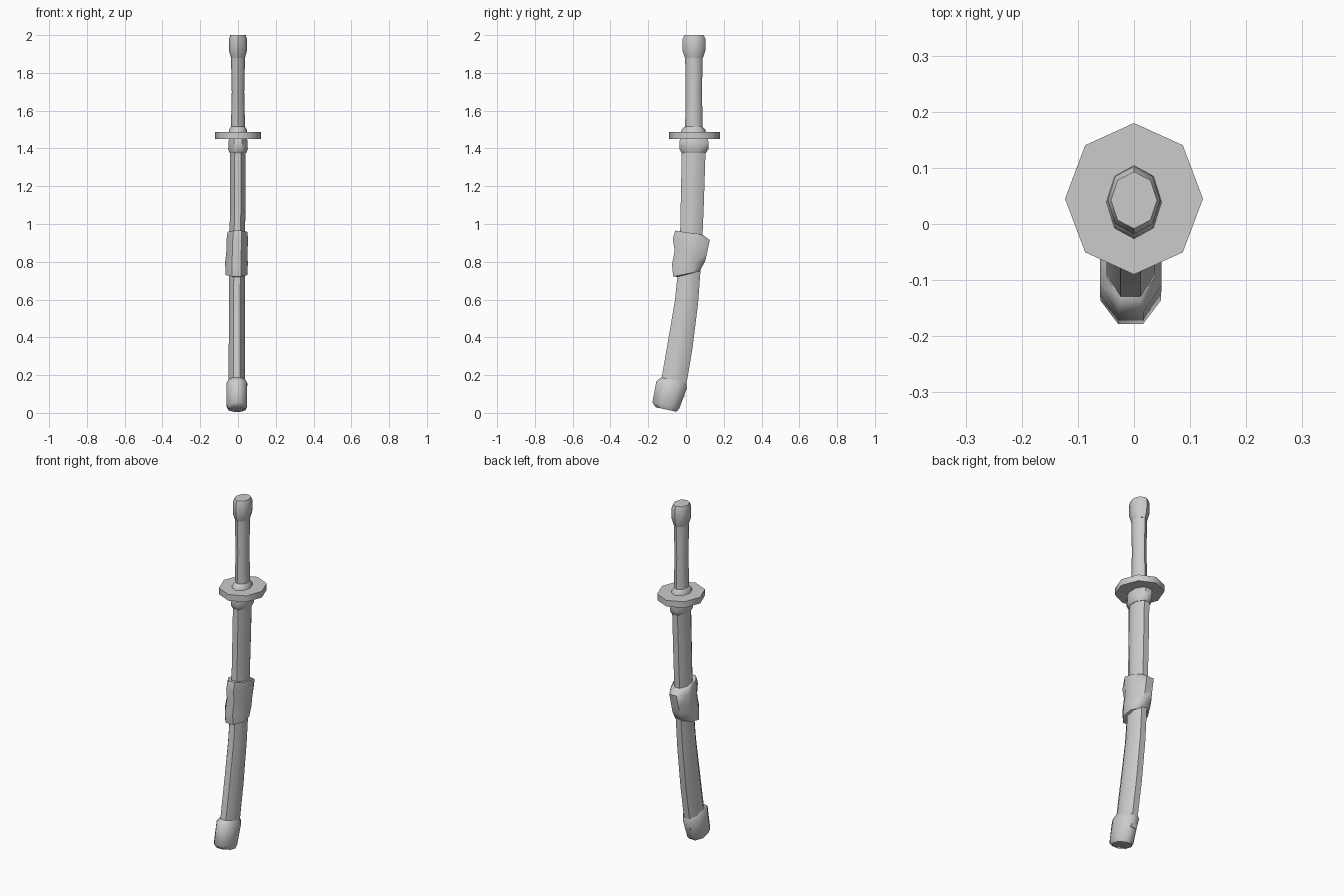
import bpy, bmesh, math

SIDES = 8


def loft(name, rings, flat_sided=False):
    """Eight-sided loft. Ring = (y0, z0, y1, z1, half width, x centre):
    the ring's ends in the side profile, then its width."""
    bm = bmesh.new()
    phase = math.pi / SIDES if flat_sided else 0
    grow = 1 / math.cos(phase)
    loops = []
    for y0, z0, y1, z1, w, x in rings:
        loop = []
        for k in range(SIDES):
            a = phase + 2 * math.pi * k / SIDES
            t = 0.5 + 0.5 * grow * math.sin(a)
            loop.append(bm.verts.new((x + w * grow * math.cos(a),
                                      y0 + (y1 - y0) * t, z0 + (z1 - z0) * t)))
        loops.append(loop)
    for lo, hi in zip(loops, loops[1:]):
        for k in range(SIDES):
            j = (k + 1) % SIDES
            bm.faces.new((lo[k], lo[j], hi[j], hi[k]))
    bm.faces.new(loops[0])
    bm.faces.new(loops[-1])
    bmesh.ops.recalc_face_normals(bm, faces=bm.faces)
    mesh = bpy.data.meshes.new(name)
    bm.to_mesh(mesh)
    bm.free()
    obj = bpy.data.objects.new(name, mesh)
    bpy.context.collection.objects.link(obj)
    bpy.ops.object.select_all(action='DESELECT')
    obj.select_set(True)
    bpy.context.view_layer.objects.active = obj
    bpy.ops.object.shade_smooth_by_angle(angle=math.radians(50))
    return obj


def level(y0, y1, z, w):
    return (y0, z, y1, z, w, 0)


# grip, waisted slightly in the middle
loft("grip", [level(-0.005, 0.088, 1.48, 0.038), level(-0.002, 0.085, 1.70, 0.033),
              level(-0.005, 0.088, 1.92, 0.038)])

# pommel cap
loft("pommel", [level(-0.006, 0.090, 1.88, 0.037), level(-0.018, 0.102, 1.915, 0.047),
                level(-0.018, 0.103, 1.98, 0.047), level(-0.008, 0.093, 2.0, 0.041)])

# collar over the guard
loft("grip_collar", [level(-0.028, 0.106, 1.475, 0.051), level(-0.024, 0.102, 1.50, 0.047),
                     level(-0.006, 0.088, 1.515, 0.037)])

# guard
loft("guard", [level(-0.09, 0.18, 1.45, 0.123), level(-0.09, 0.18, 1.486, 0.123)])

# scabbard mouth
loft("scabbard_mouth", [level(-0.022, 0.105, 1.375, 0.043), level(-0.034, 0.118, 1.395, 0.052),
                        level(-0.034, 0.118, 1.44, 0.05), level(-0.028, 0.112, 1.455, 0.046)], True)

# curved scabbard, bottom to top
loft("scabbard", [(-0.142, 0.11, -0.010, 0.08, 0.043, -0.006),
                  (-0.097, 0.37, 0.034, 0.34, 0.043, -0.006),
                  (-0.058, 0.60, 0.064, 0.58, 0.042, -0.006),
                  (-0.033, 0.85, 0.083, 0.84, 0.041, -0.004),
                  (-0.028, 1.10, 0.094, 1.095, 0.041, -0.002),
                  (-0.022, 1.40, 0.104, 1.40, 0.041, 0)], True)

# end cap
loft("scabbard_tip", [(-0.160, 0.03, -0.050, 0.006, 0.045, -0.006),
                      (-0.178, 0.055, -0.035, 0.024, 0.054, -0.006),
                      (-0.157, 0.168, 0.006, 0.135, 0.055, -0.006),
                      (-0.132, 0.187, -0.003, 0.160, 0.043, -0.006)], True)

# uneven cord wrap around the scabbard
loft("cord_wrap", [(-0.045, 0.72, 0.055, 0.745, 0.045, -0.007),
                   (-0.068, 0.722, 0.073, 0.75, 0.058, -0.008),
                   (-0.074, 0.785, 0.100, 0.80, 0.060, -0.008),
                   (-0.060, 0.86, 0.110, 0.84, 0.056, -0.006),
                   (-0.070, 0.92, 0.126, 0.915, 0.057, -0.004),
                   (-0.057, 0.965, 0.088, 0.943, 0.052, -0.002),
                   (-0.030, 0.96, 0.080, 0.945, 0.040, -0.003)], True)
